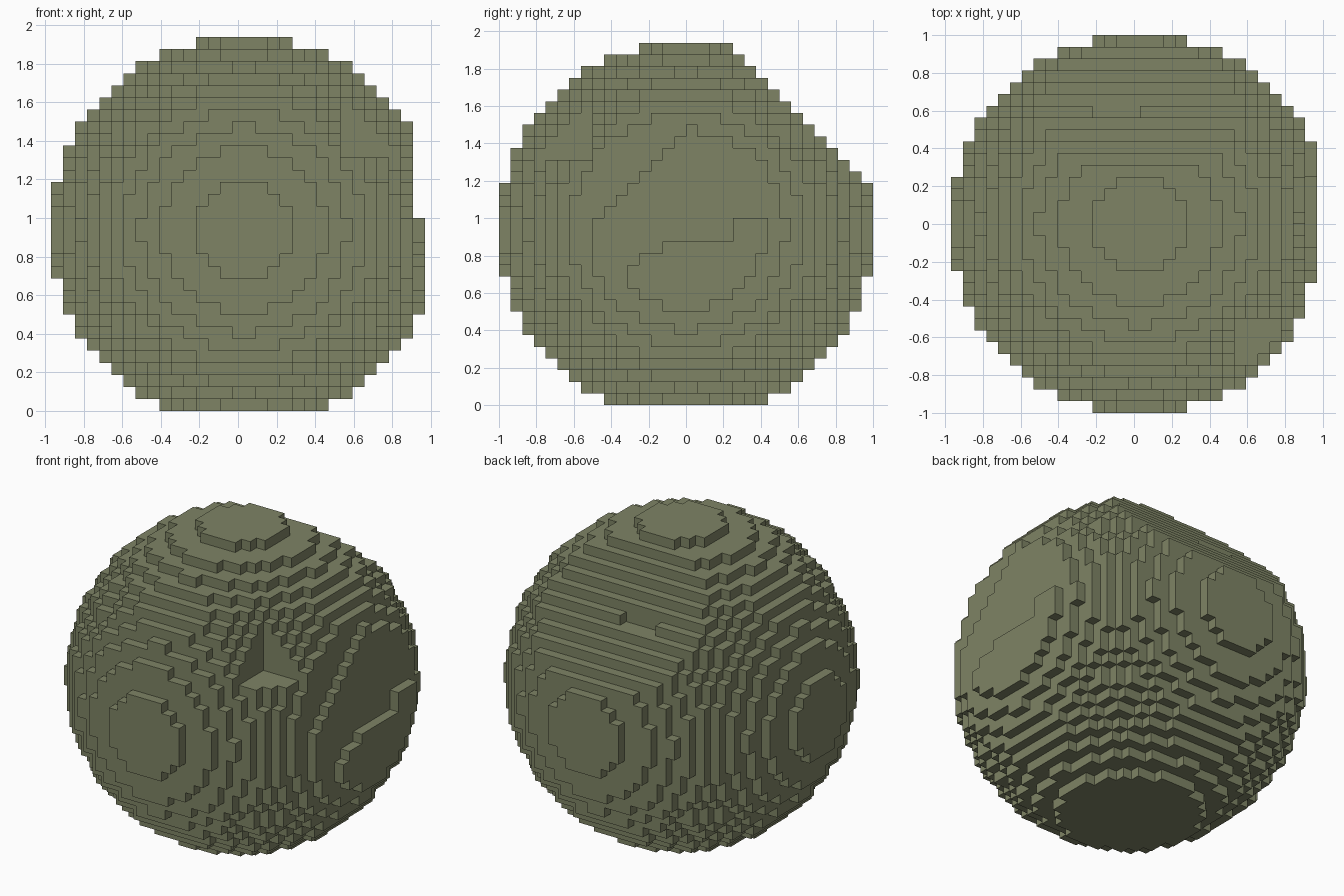
import bpy
import bmesh
from mathutils import Vector
from itertools import product

cube = bpy.data.objects.get("Cube")
if cube:
    bpy.data.objects.remove(cube, do_unlink=True)

SIZE = 0.0625                            # edge of one block
RADIUS = 16                              # boulder radius in blocks
CENTRE = Vector((0.03125, 0, 0.9375))

# Lowest y kept in each row of the outer chip on the +x side
CHIP_ROWS = {-3.5: -5, -2.5: -4, -1.5: -2, -0.5: 4, 0.5: 4}


def solid(cell):
    """True where a block of the boulder exists (cell middle, in blocks)."""
    x, y, z = (c + 0.5 for c in cell)
    if x * x + y * y + z * z > RADIUS ** 2:
        return False
    # Missing outer layers on the +x side and the underside
    if x > 15 or z < -15:
        return False
    # Sloped cut along the upper back
    if y + z > 19 or (y == 9.5 and z == 9.5 and -4 < x < 0):
        return False
    # Flattened +x side
    if x > 14 and (z > 1 or y < CHIP_ROWS.get(z, -RADIUS)):
        return False
    if x > 13 and z - y > 8.5 or (x > 13 and y < -8):
        return False
    # Notch in the upper front corner
    return not (x > 8 and y < -8 and z > 6)


def add_face(bm, cell, axis, side):
    """Add one outward quad of a block."""
    u, v = (axis + 1) % 3, (axis + 2) % 3
    loop = [(0, 0), (1, 0), (1, 1), (0, 1)]
    corners = []
    for du, dv in loop if side > 0 else reversed(loop):
        p = Vector(cell)
        p[axis] += max(side, 0)
        p[u] += du
        p[v] += dv
        corners.append(bm.verts.new(CENTRE + p * SIZE))
    bm.faces.new(corners)


# Stepped boulder surface
span = range(-RADIUS, RADIUS)
blocks = {c for c in product(span, repeat=3) if solid(c)}
bm = bmesh.new()
for cell in blocks:
    for axis, side in product(range(3), (-1, 1)):
        beside = list(cell)
        beside[axis] += side
        if tuple(beside) not in blocks:
            add_face(bm, cell, axis, side)
bmesh.ops.remove_doubles(bm, verts=bm.verts, dist=SIZE / 100)
mesh = bpy.data.meshes.new("boulder")
bm.to_mesh(mesh)
bm.free()
boulder = bpy.data.objects.new("boulder", mesh)
bpy.context.collection.objects.link(boulder)

# Olive stone colour
stone = bpy.data.materials.new("olive_stone")
stone.use_nodes = True
colour = (0.21, 0.23, 0.13, 1)
stone.diffuse_color = colour
stone.node_tree.nodes["Principled BSDF"].inputs["Base Color"].default_value = colour
mesh.materials.append(stone)
